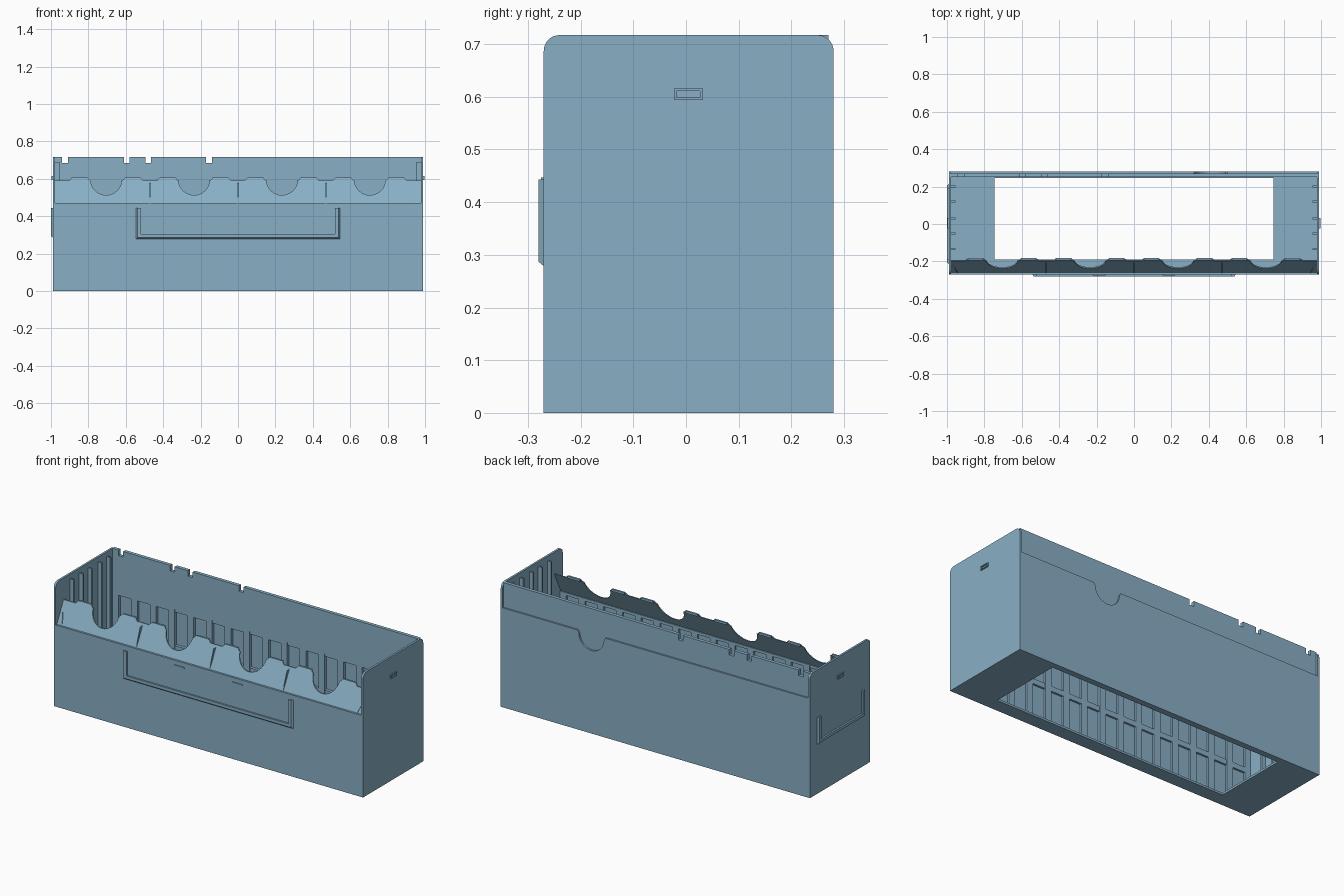
import bpy, bmesh, math
from mathutils import Vector

if "Cube" in bpy.data.objects:
    bpy.data.objects.remove(bpy.data.objects["Cube"])

mat = bpy.data.materials.new("dusty blue")
mat.diffuse_color = (0.25, 0.43, 0.56, 1)
mat.use_nodes = True
mat.node_tree.nodes["Principled BSDF"].inputs["Base Color"].default_value = mat.diffuse_color


def finish(name, bm):
    bmesh.ops.recalc_face_normals(bm, faces=bm.faces)
    me = bpy.data.meshes.new(name)
    bm.to_mesh(me)
    bm.free()
    me.materials.append(mat)
    ob = bpy.data.objects.new(name, me)
    bpy.context.collection.objects.link(ob)
    return ob


def boxes(name, items):
    """One object from (x0, x1, y0, y1, z0, z1) boxes."""
    bm = bmesh.new()
    for x0, x1, y0, y1, z0, z1 in items:
        vs = bmesh.ops.create_cube(bm, size=1)["verts"]
        for v in vs:
            v.co = ((x0 + x1) / 2 + v.co.x * (x1 - x0),
                    (y0 + y1) / 2 + v.co.y * (y1 - y0),
                    (z0 + z1) / 2 + v.co.z * (z1 - z0))
    return finish(name, bm)


def plate(name, pts, place, depth):
    """Extrude a 2D outline; place maps (u, v) into space."""
    bm = bmesh.new()
    f = bm.faces.new([bm.verts.new(place(u, v)) for u, v in pts])
    r = bmesh.ops.extrude_face_region(bm, geom=[f])
    for v in r["geom"]:
        if isinstance(v, bmesh.types.BMVert):
            v.co += Vector(depth)
    return finish(name, bm)


def arc(cx, cy, r, a0, a1, n=8):
    return [(cx + r * math.cos(math.radians(a0 + (a1 - a0) * i / n)),
             cy + r * math.sin(math.radians(a0 + (a1 - a0) * i / n))) for i in range(n + 1)]


# End walls with rounded top corners
end = [(-0.27, 0), (0.28, 0)] + arc(0.25, 0.687, 0.03, 0, 90) + arc(-0.24, 0.687, 0.03, 90, 180)
for side, x in (("left", -0.99), ("right", 0.978)):
    plate(side + "_end_wall", end, lambda u, v: (x, u, v), (0.012, 0, 0))

# Front skin, and back skin with a thumb notch
boxes("front_wall", [(-0.98, 0.98, -0.27, -0.258, 0, 0.472)])
back = [(-0.98, 0), (0.98, 0), (0.98, 0.575), (0.5, 0.575)]
back += arc(0.41, 0.56, 0.08, 0, -180, 16) + [(0.32, 0.575), (-0.98, 0.575)]
plate("back_outer_wall", back, lambda u, v: (u, 0.28, v), (0, -0.012, 0))

# Upper back panel with four slots in the top edge
top = [(0.98, 0.47), (0.98, 0.717)]
for x in (-0.155, -0.48, -0.595, -0.925):
    top += [(x + 0.015, 0.717), (x + 0.015, 0.685), (x - 0.015, 0.685), (x - 0.015, 0.717)]
top += [(-0.98, 0.717), (-0.98, 0.47)]
plate("back_inner_wall", top, lambda u, v: (u, 0.25, v), (0, 0.02, 0))

# Lattice of window recesses inside front and back walls
for name, y0, y1 in (("front_lattice", -0.26, -0.246), ("back_lattice", 0.25, 0.269)):
    bars = [(-0.98 if i == 0 else -0.98 + 0.12 * i, -0.94 + 0.12 * i, y0, y1, 0.01, 0.47)
            for i in range(17)]
    bars += [(-0.98, 0.98, y0 + 0.0005, y1 - 0.0005, z0, z1)
             for z0, z1 in ((0.005, 0.03), (0.23, 0.26), (0.455, 0.471))]
    boxes(name, bars)

# Ribs inside the end walls
boxes("end_ribs", [(min(s * 0.955, s * 0.98), max(s * 0.955, s * 0.98), y - 0.005, y + 0.005, 0.01, 0.69)
                   for s in (-1, 1) for y in (0.2, 0.12, 0.03, -0.05, -0.135)])

# Floor frame around the large opening
boxes("floor", [(-0.98, -0.745, -0.265, 0.27, 0, 0.012), (0.745, 0.98, -0.265, 0.27, 0, 0.012),
                (-0.745, 0.745, -0.265, -0.19, 0, 0.012), (-0.745, 0.745, 0.245, 0.27, 0, 0.012)])


# Sloping tray panel with thumb cut-outs and raised tabs
def slope(u, v):
    return (u, -0.262 + (v - 0.465) * 0.5, v)


edge = [(-0.98, 0.465), (0.98, 0.465), (0.98, 0.592)]
for c in (0.705, 0.235, -0.235, -0.705):
    def tab(x):
        return [(x + 0.055, 0.592), (x + 0.04, 0.608), (x - 0.04, 0.608), (x - 0.055, 0.592)]
    edge += tab(c + 0.142) + arc(c, 0.597, 0.084, -3, -177, 16) + tab(c - 0.142)
edge += [(-0.98, 0.592)]
plate("tray_panel", edge, slope, (0, 0.007, 0))
boxes("panel_hooks", [(c + d - 0.04, c + d + 0.04, -0.192, -0.181, 0.596, 0.608)
                      for c in (-0.705, -0.235, 0.235, 0.705) for d in (-0.142, 0.142)])

# Tray dividers and sloping end flaps
for i, x in enumerate((-0.47, 0, 0.47)):
    plate("tray_divider_%d" % (i + 1), [(-0.264, 0.468), (-0.2, 0.58), (-0.225, 0.575)],
          lambda u, v: (x - 0.002, u, v), (0.004, 0, 0))
for s in (-1, 1):
    plate("tray_end_flap", [(-0.262, 0.468), (-0.196, 0.59), (-0.255, 0.49)],
          lambda u, v: (s * (0.94 + (v - 0.468) * 0.33), u, v), (s * 0.004, 0, 0))


# U-shaped label holders with chamfered outer edges
def holder(name, hw, z0, z1, place, depth):
    t = 0.026
    outline = [(-hw, z1), (-hw, z0), (hw, z0), (hw, z1),
               (hw - t, z1), (hw - t, z0 + t), (-hw + t, z0 + t), (-hw + t, z1)]
    ob = plate(name, outline, place, depth)
    n = Vector(depth).normalized()
    bm = bmesh.new()
    bm.from_mesh(ob.data)
    far = max(v.co.dot(n) for v in bm.verts)
    ax = 0 if abs(n.x) < 0.5 else 1
    for v in bm.verts:
        if v.co.dot(n) > far - 1e-4:
            if abs(abs(v.co[ax]) - hw) < 1e-3:
                v.co[ax] *= (hw - 0.009) / hw
            if abs(v.co.z - z0) < 1e-3:
                v.co.z += 0.009
    bm.to_mesh(ob.data)
    bm.free()


holder("front_label_holder", 0.545, 0.278, 0.443, lambda u, v: (u, -0.269, v), (0, -0.011, 0))
holder("left_label_holder", 0.215, 0.285, 0.443, lambda u, v: (-0.989, u, v), (-0.011, 0, 0))
boxes("holder_catches", [(x - 0.033, x + 0.033, -0.275, -0.268, 0.44, 0.447) for x in (-0.185, 0.185)])


# Small rectangular catch rims on both ends
rims = []
for x0, x1 in ((-0.997, -0.989), (0.989, 0.997)):
    rims += [(x0, x1, -0.023, 0.032, 0.594, 0.599), (x0, x1, -0.023, 0.032, 0.611, 0.616),
             (x0, x1, -0.023, -0.018, 0.599, 0.611), (x0, x1, 0.027, 0.032, 0.599, 0.611)]
boxes("end_catches", rims)
